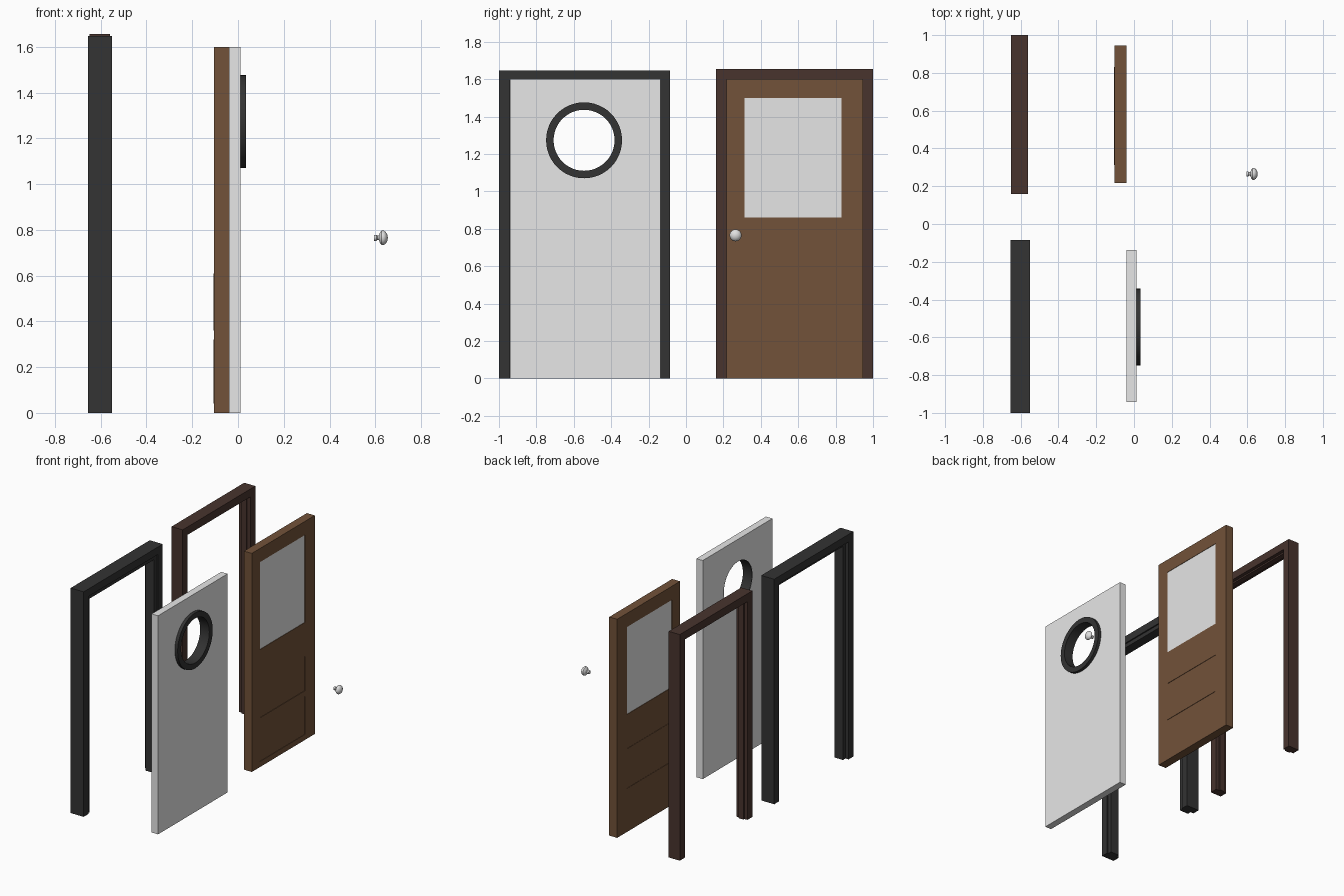
import bpy, bmesh, math
from mathutils import Matrix

cube = bpy.data.objects.get("Cube")
if cube:
    bpy.data.objects.remove(cube, do_unlink=True)


def material(name, color):
    m = bpy.data.materials.new(name)
    m.use_nodes = True
    m.diffuse_color = (*color, 1)
    m.node_tree.nodes["Principled BSDF"].inputs["Base Color"].default_value = (*color, 1)
    return m


white = material("white paint", (0.8, 0.8, 0.8))
black = material("black paint", (0.033, 0.033, 0.033))
brown = material("brown wood", (0.168, 0.084, 0.041))
dark_wood = material("dark brown wood", (0.065, 0.034, 0.027))
glass = material("pale glass", (0.79, 0.79, 0.79))
metal = material("light metal", (0.75, 0.75, 0.75))


def make(name, bm, mat):
    bmesh.ops.recalc_face_normals(bm, faces=bm.faces)
    mesh = bpy.data.meshes.new(name)
    bm.to_mesh(mesh)
    bm.free()
    mesh.materials.append(mat)
    ob = bpy.data.objects.new(name, mesh)
    bpy.context.collection.objects.link(ob)
    return ob


def add_box(bm, x, y, z):
    center = [(a + b) / 2 for a, b in (x, y, z)]
    size = [b - a for a, b in (x, y, z)]
    bmesh.ops.create_cube(bm, size=1, matrix=Matrix.Translation(center) @ Matrix.Diagonal((*size, 1)))


def box(name, x, y, z, mat):
    bm = bmesh.new()
    add_box(bm, x, y, z)
    return make(name, bm, mat)


def lathe(name, profile, center, steps, mat):
    """Spin (x, radius) points round an axis along x."""
    bm = bmesh.new()
    cy, cz = center
    verts = [bm.verts.new((x, cy + r, cz)) for x, r in profile]
    edges = [bm.edges.new(pair) for pair in zip(verts, verts[1:])]
    bmesh.ops.spin(bm, geom=verts + edges, cent=(0, cy, cz), axis=(1, 0, 0),
                   angle=math.tau, steps=steps)
    bmesh.ops.remove_doubles(bm, verts=bm.verts, dist=0.0001)
    ob = make(name, bm, mat)
    bpy.ops.object.select_all(action="DESELECT")
    ob.select_set(True)
    bpy.context.view_layer.objects.active = ob
    bpy.ops.object.shade_smooth_by_angle(angle=math.radians(40))
    return ob


def arch(name, x, y, top, width, mat):
    """Inverted U made from one extruded outline."""
    bm = bmesh.new()
    a, b = y
    outline = [(a, 0), (a, top), (b, top), (b, 0), (b - width, 0),
               (b - width, top - width), (a + width, top - width), (a + width, 0)]
    face = bm.faces.new([bm.verts.new((x[0], py, pz)) for py, pz in outline])
    new = bmesh.ops.extrude_face_region(bm, geom=[face])["geom"]
    bmesh.ops.translate(bm, vec=(x[1] - x[0], 0, 0),
                        verts=[g for g in new if isinstance(g, bmesh.types.BMVert)])
    return make(name, bm, mat)


# Door frames, each with a stop strip around the opening
arch("black_frame", (-0.655, -0.55), (-1, -0.085), 1.647, 0.055, black)
arch("black_frame_stop", (-0.63, -0.56), (-0.946, -0.139), 1.593, 0.03, black)
arch("brown_frame", (-0.65, -0.56), (0.16, 1), 1.655, 0.058, dark_wood)
arch("brown_frame_stop", (-0.625, -0.585), (0.217, 0.943), 1.598, 0.012, dark_wood)

# White door with a round porthole
window = (-0.545, 1.273)
door = box("white_door", (-0.04, 0.012), (-0.942, -0.137), (0, 1.6), white)
bm = bmesh.new()
bmesh.ops.create_cone(bm, cap_ends=True, segments=48, radius1=0.167, radius2=0.167, depth=0.4,
                      matrix=Matrix.Translation((0, *window)) @ Matrix.Rotation(math.pi / 2, 4, "Y"))
cutter = make("porthole_cutter", bm, white)
cutter.hide_render = True
cut = door.modifiers.new("porthole", "BOOLEAN")
cut.operation = "DIFFERENCE"
cut.solver = "EXACT"
cut.object = cutter
bpy.context.view_layer.objects.active = door
bpy.ops.object.modifier_apply(modifier=cut.name)
bpy.data.objects.remove(cutter, do_unlink=True)

# Porthole ring: flange on one side, lining through the door
lathe("porthole_ring", [(-0.039, 0.167), (-0.039, 0.163), (0.035, 0.163), (0.035, 0.203),
                        (0.011, 0.203), (0.011, 0.167), (-0.039, 0.167)], window, 48, black)

# Brown door: stiles and rails
back, front = -0.104, -0.04
inner = (0.312, 0.832)
bm = bmesh.new()
for y in ((0.217, inner[0]), (inner[1], 0.945)):
    add_box(bm, (back, front), y, (0, 1.6))
for z in ((0, 0.04), (0.32, 0.36), (0.61, 0.86), (1.5, 1.6)):
    add_box(bm, (back, front), inner, z)
make("brown_door", bm, brown)

# Brown door panels and window pane
for name, z in (("lower_panel", (0.04, 0.32)), ("upper_panel", (0.36, 0.61))):
    box(name, (back - 0.002, front - 0.003), inner, z, brown)
box("window_pane", (back + 0.003, front - 0.003), inner, (0.86, 1.5), glass)

# Door knob
lathe("door_knob", [(0.595, 0), (0.595, 0.013), (0.606, 0.013), (0.609, 0.009), (0.616, 0.01),
                    (0.62, 0.022), (0.627, 0.031), (0.636, 0.032), (0.645, 0.026),
                    (0.652, 0.015), (0.655, 0)], (0.265, 0.765), 24, metal)
